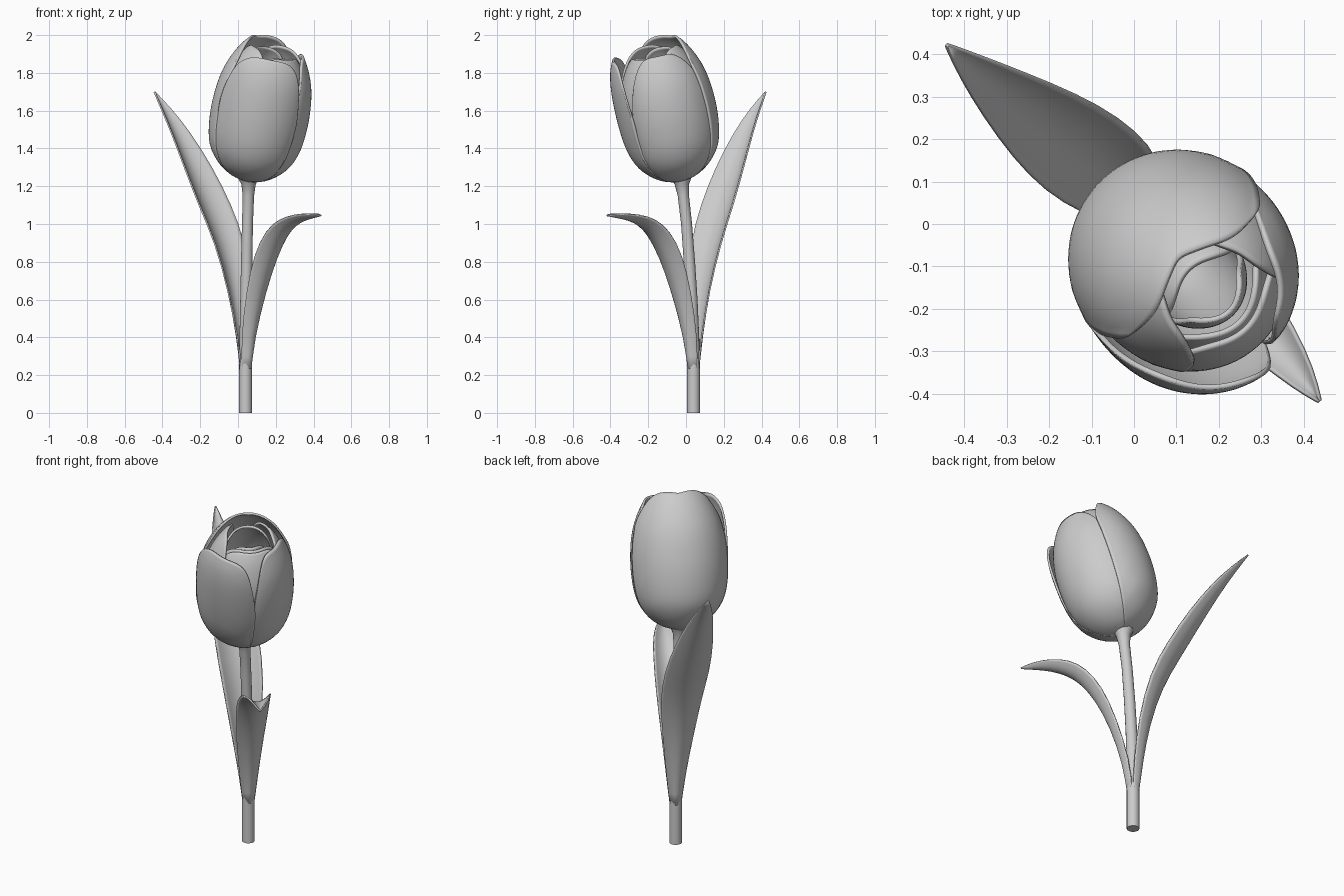
import bpy, math
from mathutils import Vector, Matrix

if "Cube" in bpy.data.objects:
    bpy.data.objects.remove(bpy.data.objects["Cube"])

R2 = math.sqrt(0.5)


def make_mesh(name, verts, faces, thickness=0.0, levels=1):
    me = bpy.data.meshes.new(name)
    me.from_pydata([tuple(v) for v in verts], [], faces)
    me.polygons.foreach_set("use_smooth", [True] * len(me.polygons))
    ob = bpy.data.objects.new(name, me)
    bpy.context.collection.objects.link(ob)
    if levels:
        sub = ob.modifiers.new("smooth", 'SUBSURF')
        sub.levels = sub.render_levels = levels
    if thickness:
        sol = ob.modifiers.new("thickness", 'SOLIDIFY')
        sol.thickness, sol.offset = thickness, 0
    return ob


def grid_faces(rows, cols):
    return [(i * cols + j, i * cols + j + 1, (i + 1) * cols + j + 1, (i + 1) * cols + j)
            for i in range(rows - 1) for j in range(cols - 1)]


def sample(pts, t):
    f = min(max(t, 0), 1) * (len(pts) - 1)
    i = min(int(f), len(pts) - 2)
    return [a + (b - a) * (f - i) for a, b in zip(pts[i], pts[i + 1])]


# Stem: rings along a gently bending path (x, y, z, radius)
path = [(.04, .04, 0, .034), (.04, .04, .2, .034), (.041, .037, .4, .033), (.043, .03, .6, .031),
        (.046, .018, .8, .03), (.05, .003, 1.0, .029), (.055, -.014, 1.15, .03),
        (.056, -.022, 1.21, .038), (.056, -.03, 1.25, .06)]
N = 16
verts = [(x + r * math.cos(2 * math.pi * k / N), y + r * math.sin(2 * math.pi * k / N), z)
         for x, y, z, r in path for k in range(N)]
faces = [(i * N + k, i * N + (k + 1) % N, (i + 1) * N + (k + 1) % N, (i + 1) * N + k)
         for i in range(len(path) - 1) for k in range(N)]
faces += [tuple(reversed(range(N))), tuple(range(len(verts) - N, len(verts)))]
stem = make_mesh("stem", verts, faces, levels=0)
bpy.context.view_layer.objects.active = stem
stem.select_set(True)
bpy.ops.object.shade_smooth_by_angle(angle=math.radians(40))


# Leaves: cupped blades growing along a diagonal.
# Section = edge out, edge z, midrib out, midrib z, sideways centre, half width
def leaf(name, side, sections):
    cols = 9
    verts = []
    for ue, ze, um, zm, vc, hw in sections:
        for j in range(cols):
            k = 2 * j / (cols - 1) - 1
            u, z = um + (ue - um) * k * k, zm + (ze - zm) * k * k
            v = vc + hw * k
            verts.append(((-side * u + v) * R2, (side * u + v) * R2, z))
    return make_mesh(name, verts, grid_faces(len(sections), cols), .008)


leaf("tall_leaf", 1, [
    (0, .2, .026, .2, .057, .026), (.01, .4, .048, .4, .057, .048), (.04, .65, .085, .65, .05, .082),
    (.10, .9, .155, .89, .045, .112), (.20, 1.1, .25, 1.08, .03, .122), (.31, 1.3, .355, 1.28, .015, .105),
    (.43, 1.49, .46, 1.475, 0, .07), (.53, 1.615, .545, 1.61, -.01, .036), (.61, 1.70, .61, 1.70, -.014, .003)])
leaf("short_leaf", -1, [
    (0, .2, .026, .2, .057, .026), (.015, .4, .051, .4, .055, .048), (.085, .65, .122, .64, .05, .072),
    (.16, .84, .2, .81, .047, .087), (.25, .965, .278, .925, .042, .087), (.34, 1.025, .355, .985, .04, .077),
    (.44, 1.05, .445, 1.02, .037, .057), (.54, 1.055, .54, 1.035, .025, .032), (.605, 1.05, .605, 1.045, .014, .003)])


# Flower head: petals in a frame leaning forward and right
head = (Matrix.Translation((.05, -.03, 1.235))
        @ Matrix.Rotation(math.radians(16), 4, Vector((1, 1, 0))))
closed = [(0, .03), (.02, .10), (.07, .175), (.15, .232), (.25, .256), (.37, .262), (.48, .255),
          (.58, .235), (.66, .20), (.72, .165), (.757, .13)]
flared = [(0, .03), (.02, .10), (.07, .175), (.15, .23), (.25, .255), (.36, .265), (.47, .268),
          (.57, .264), (.65, .248), (.70, .226)]


def petal(name, profile, azimuth, half, drops, rscale=1, hscale=1, notch=0.0, powers=(3.2, 3.2)):
    rows, cols = 17, 21
    verts = []
    for i in range(rows):
        for j in range(cols):
            a = 2 * j / (cols - 1) - 1
            side = 0 if a < 0 else 1
            top = 1 - drops[side] * abs(a) ** powers[side] - notch * math.exp(-(a / .15) ** 2)
            s, r = sample(profile, i / (rows - 1) * top)
            ang = math.radians(azimuth + half * a)
            verts.append(head @ Vector((r * rscale * math.cos(ang), r * rscale * math.sin(ang), s * hscale)))
    return make_mesh(name, verts, grid_faces(rows, cols), .012)


# Outer petals
petal("back_petal", closed, 134, 78, (.25, .25), notch=.02, powers=(5, 5))
petal("front_petal", flared, 264, 53, (.36, .42), .985, powers=(3.2, 5))
petal("right_petal", closed[:-1], 6, 52, (.42, .2), .965, .98, powers=(5, 4))

# Inner petals fill the gaps; nested shells face the front opening
petal("inner_petal_back", closed, 62, 56, (.2, .2), .9, .95)
petal("inner_petal_left", closed, 206, 56, (.2, .2), .9, .95)
petal("inner_petal_front", closed, 315, 66, (.15, .15), .91, .91, powers=(5, 5))
for k, (az, rs, hs) in enumerate(((315, .74, .91), (315, .48, .9), (135, .66, .93))):
    petal(f"bud_petal_{k + 1}", closed, az, 75, (.12, .12), rs, hs, powers=(4, 4))
